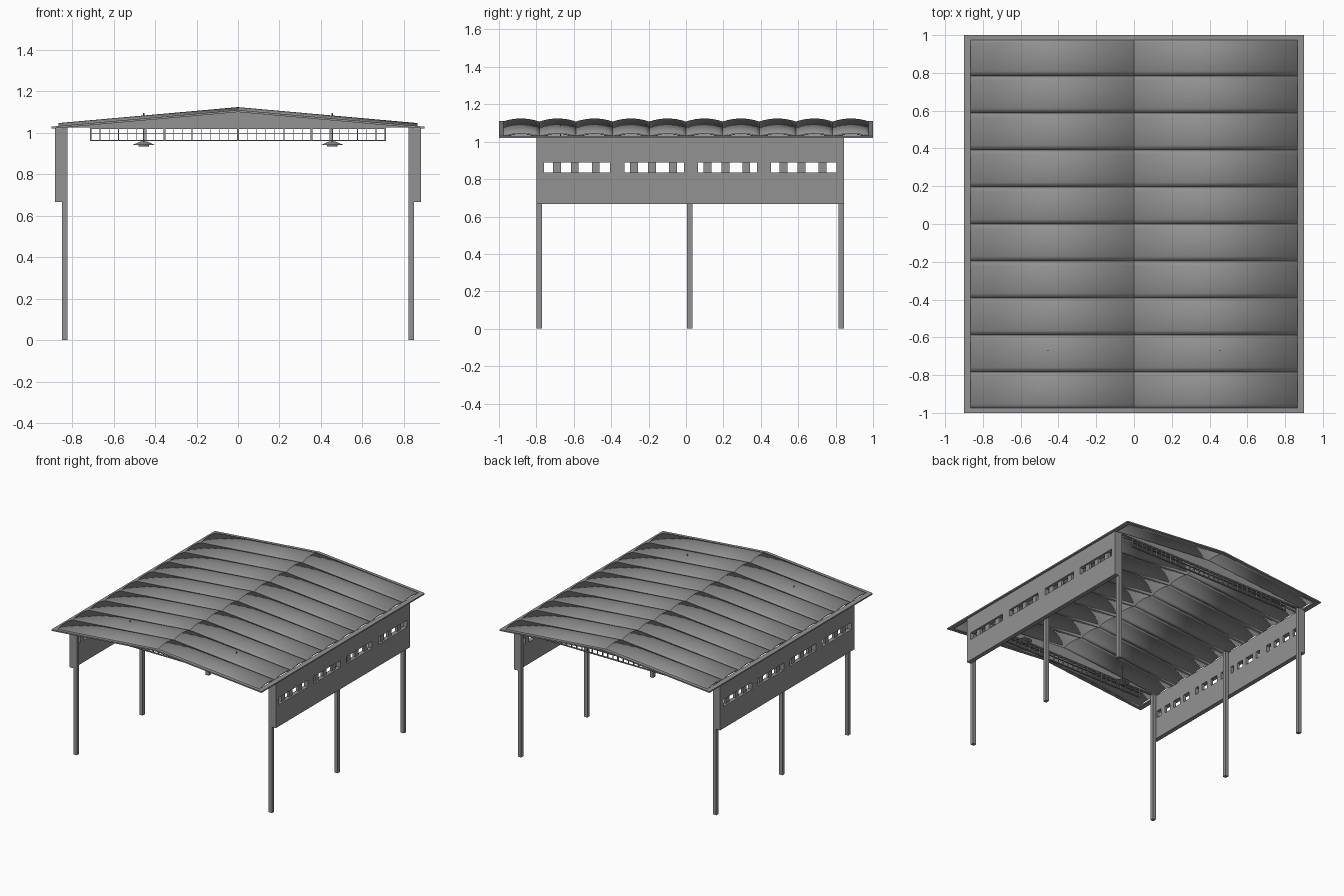
import bpy, bmesh, math
from mathutils import Matrix, Vector

cube = bpy.data.objects.get("Cube")
if cube:
    bpy.data.objects.remove(cube, do_unlink=True)

grey = bpy.data.materials.new("matte grey")
grey.use_nodes = True
COLOUR = (0.29, 0.29, 0.29, 1)
grey.diffuse_color = COLOUR
grey.node_tree.nodes["Principled BSDF"].inputs["Base Color"].default_value = COLOUR


def finish(name, bm, smooth=False):
    bmesh.ops.recalc_face_normals(bm, faces=bm.faces)
    mesh = bpy.data.meshes.new(name)
    bm.to_mesh(mesh)
    bm.free()
    mesh.materials.append(grey)
    obj = bpy.data.objects.new(name, mesh)
    bpy.context.collection.objects.link(obj)
    if smooth:
        bpy.ops.object.select_all(action='DESELECT')
        obj.select_set(True)
        bpy.context.view_layer.objects.active = obj
        bpy.ops.object.shade_smooth_by_angle(angle=math.radians(30))
    return obj


def add_box(bm, x, y, z):
    """Box from three (low, high) ranges."""
    size = Vector((x[1] - x[0], y[1] - y[0], z[1] - z[0]))
    mid = Vector((sum(x), sum(y), sum(z))) / 2
    matrix = Matrix.Translation(mid) @ Matrix.Diagonal(size).to_4x4()
    bmesh.ops.create_cube(bm, size=1, matrix=matrix)


def boxes(name, parts):
    bm = bmesh.new()
    for part in parts:
        add_box(bm, *part)
    return finish(name, bm)


def prism(bm, profile, y0, y1):
    """Extrude an x-z profile along y."""
    face = bm.faces.new([bm.verts.new((x, y0, z)) for x, z in profile])
    out = bmesh.ops.extrude_face_region(bm, geom=[face])
    moved = [v for v in out["geom"] if isinstance(v, bmesh.types.BMVert)]
    bmesh.ops.translate(bm, verts=moved, vec=(0, y1 - y0, 0))


EAVE, END = 0.9, 1.0
POST_Y = (-0.785, 0.02, 0.83)


def slope(x):
    return 1.108 - 0.08 * abs(x) / EAVE


# Arched roof panels, each split at the ridge
PANELS, STEPS, REACH, SPAN = 10, 8, 0.865, 0.98
pitch = 2 * SPAN / PANELS
bm = bmesh.new()
for i in range(PANELS):
    for side in (-1, 1):
        rows = []
        for j in range(STEPS + 1):
            t = j / STEPS
            arch = 0.016 * (1 - (2 * t - 1) ** 2)
            y = -SPAN + (i + t) * pitch
            rows.append([bm.verts.new((x, y, slope(x) + arch)) for x in (0, side * REACH)])
        for a, b in zip(rows, rows[1:]):
            quad = [a[0], a[1], b[1], b[0]]
            bm.faces.new(quad if side < 0 else quad[::-1])
for face in bm.faces:
    face.normal_update()
    if face.normal.z < 0:
        face.normal_flip()
panels = finish("roof_panels", bm, smooth=True)
thick = panels.modifiers.new("thickness", 'SOLIDIFY')
thick.thickness = 0.008
thick.offset = -1

# Flat border around the roof
bm = bmesh.new()
for side in (-1, 1):
    def strip(x0, x1):
        a, b = side * x0, side * x1
        return [(a, slope(a) + 0.002), (b, slope(b) + 0.002),
                (b, slope(b) - 0.008), (a, slope(a) - 0.008)]
    prism(bm, strip(REACH, EAVE), -END, END)
    for end in (-1, 1):
        prism(bm, strip(0, REACH), end * (SPAN - 0.005), end * END)
finish("roof_border", bm)

# Gable beams over the end posts
bm = bmesh.new()
for y in (POST_Y[0], POST_Y[-1]):
    half = 0.822
    prism(bm, [(-half, 1.025), (half, 1.025), (half, slope(half) - 0.003),
               (0, slope(0) - 0.003), (-half, slope(half) - 0.003)], y - 0.01, y + 0.01)
finish("gable_beams", bm)

# Open grilles hanging below the gable beams
for label, y in (("front", POST_Y[0]), ("back", POST_Y[-1])):
    depth = (y - 0.006, y + 0.006)
    parts = [((-0.71, 0.71), depth, (z - 0.003, z + 0.003)) for z in (0.963, 1.022)]
    parts.append(((-0.71, 0.71), depth, (0.997, 1.0)))
    count = 32
    for k in range(count + 1):
        x = -0.71 + 1.42 * k / count
        w = 0.004 if k % 8 == 0 else 0.0015
        parts.append(((x - w, x + w), depth, (0.96, 1.025)))
    boxes(label + "_grille", parts)

# Side walls with window bands, and the posts inside them
WINDOWS = ((-0.76, -0.405), (-0.33, -0.01), (0.065, 0.38), (0.455, 0.805))
WALL_Y = (-0.8, 0.845)
SILL, HEAD = 0.835, 0.89
for label, side in (("left", 1), ("right", -1)):
    def across(a, b):
        return tuple(sorted((side * a, side * b)))
    wall = across(0.85, 0.884)
    parts = [(wall, WALL_Y, (0.667, SILL)), (wall, WALL_Y, (HEAD, 1.02))]
    edges = [WALL_Y[0]] + [v for w in WINDOWS for v in w] + [WALL_Y[1]]
    for a, b in zip(edges[::2], edges[1::2]):
        parts.append((wall, (a, b), (SILL, HEAD)))
    boxes(label + "_wall", parts)
    # Recessed piers that split each band into square openings
    piers = []
    for a, b in WINDOWS:
        for offset in (-0.108, -0.012, 0.1):
            y = (a + b) / 2 + offset
            piers.append((across(0.85, 0.87), (y - 0.021, y + 0.021), (SILL, HEAD)))
    boxes(label + "_window_piers", piers)
    boxes(label + "_posts", [(across(0.822, 0.85), (y - 0.014, y + 0.014), (0, 1.025))
                             for y in POST_Y])

# Pendant lamps on rods that pass through the roof
for label, x in (("left", 0.455), ("right", -0.455)):
    bm = bmesh.new()
    for r1, r2, z0, z1 in ((0.003, 0.003, 0.95, 1.095), (0.052, 0.018, 0.942, 0.957),
                           (0.025, 0.025, 0.935, 0.942)):
        bmesh.ops.create_cone(bm, cap_ends=True, segments=16, radius1=r1, radius2=r2,
                              depth=z1 - z0,
                              matrix=Matrix.Translation((x, -0.67, (z0 + z1) / 2)))
    finish(label + "_lamp", bm, smooth=True)
